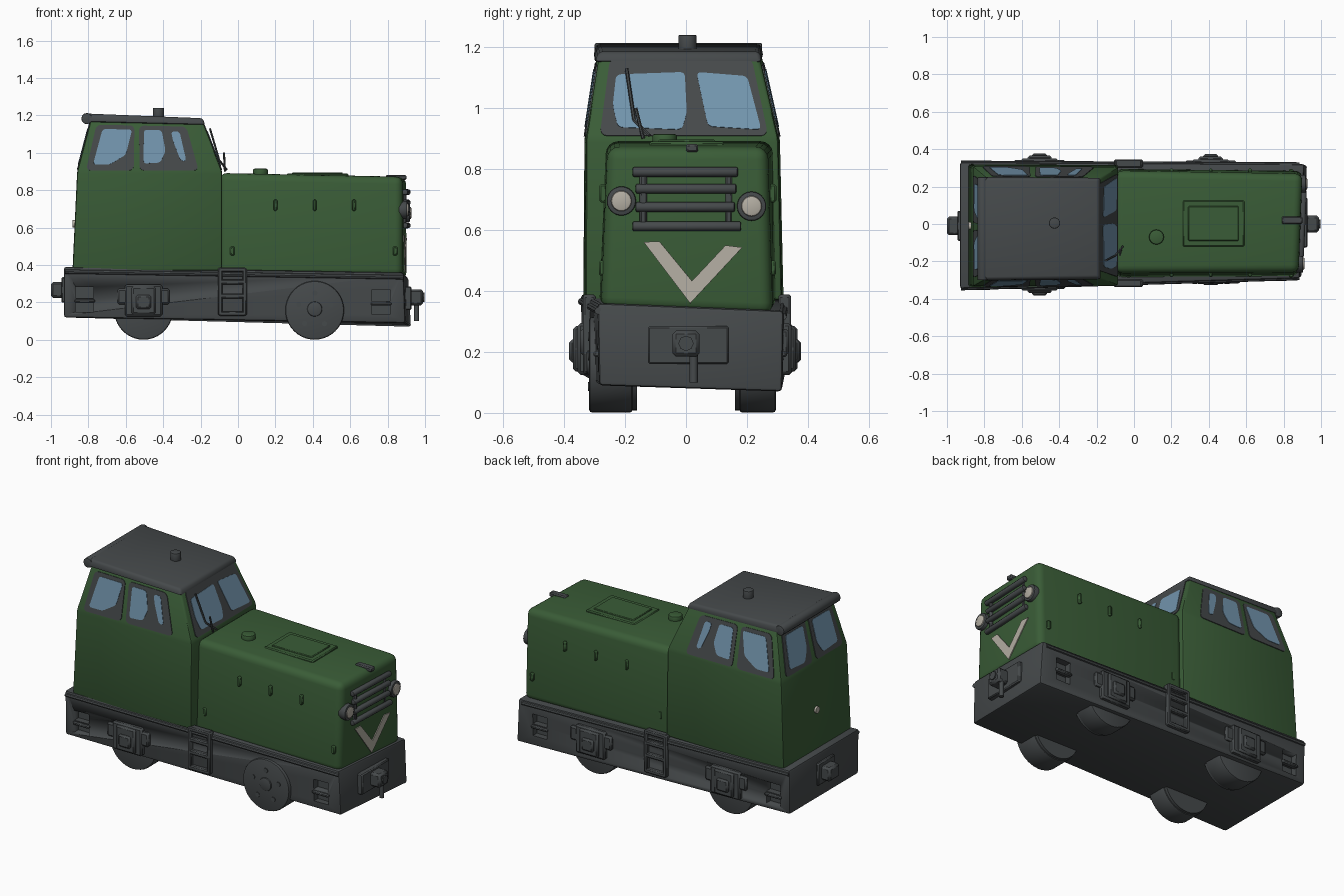
import bpy, bmesh
from math import radians, pi, cos, sin
from mathutils import Vector

cube = bpy.data.objects.get("Cube")
if cube:
    bpy.data.objects.remove(cube, do_unlink=True)


def material(name, rgb):
    m = bpy.data.materials.new(name)
    m.use_nodes = True
    m.diffuse_color = (*rgb, 1)
    bsdf = m.node_tree.nodes["Principled BSDF"]
    bsdf.inputs["Base Color"].default_value = (*rgb, 1)
    bsdf.inputs["Roughness"].default_value = 0.8
    return m


GREEN = material("body green", (0.042, 0.108, 0.038))
GREY = material("dark grey", (0.06, 0.067, 0.07))
BLUE = material("window blue", (0.17, 0.30, 0.42))
CREAM = material("cream", (0.46, 0.43, 0.37))


def finish(name, bm, mat, bevel=0, segments=2):
    bmesh.ops.recalc_face_normals(bm, faces=bm.faces)
    if bevel:
        bmesh.ops.bevel(bm, geom=bm.edges[:], offset=bevel, segments=segments,
                        profile=0.5, affect='EDGES', clamp_overlap=True)
    me = bpy.data.meshes.new(name)
    bm.to_mesh(me)
    bm.free()
    me.materials.append(mat)
    ob = bpy.data.objects.new(name, me)
    bpy.context.collection.objects.link(ob)
    bpy.ops.object.select_all(action='DESELECT')
    ob.select_set(True)
    bpy.context.view_layer.objects.active = ob
    bpy.ops.object.shade_smooth_by_angle(angle=radians(40))
    return ob


def loft(name, rings, mat, bevel=0, segments=2):
    """Solid through a stack of corner rings, each counter-clockwise from above."""
    bm = bmesh.new()
    vs = [[bm.verts.new(p) for p in ring] for ring in rings]
    n = len(rings[0])
    bm.faces.new(vs[0][::-1])
    bm.faces.new(vs[-1])
    for a, b in zip(vs, vs[1:]):
        for i in range(n):
            j = (i + 1) % n
            bm.faces.new((a[i], a[j], b[j], b[i]))
    return finish(name, bm, mat, bevel, segments)


def box(name, x, y, z, mat, bevel=0.006):
    rings = [[(x[0], y[0], h), (x[1], y[0], h), (x[1], y[1], h), (x[0], y[1], h)] for h in z]
    return loft(name, rings, mat, bevel, 1)


def tube(name, a, b, r, mat, sides=16, bevel=0):
    a, b = Vector(a), Vector(b)
    d = b - a
    bm = bmesh.new()
    bmesh.ops.create_cone(bm, cap_ends=True, segments=sides, radius1=r, radius2=r, depth=d.length)
    if bevel:
        rim = [e for e in bm.edges if abs(e.verts[0].co.z - e.verts[1].co.z) < 1e-5]
        bmesh.ops.bevel(bm, geom=rim, offset=bevel, segments=2, profile=0.5, affect='EDGES')
    bm.transform(d.to_track_quat('Z', 'Y').to_matrix().to_4x4())
    bmesh.ops.translate(bm, verts=bm.verts, vec=(a + b) / 2)
    return finish(name, bm, mat)


def face_plate(name, low, high, side, uv, mat, base, top, rounding=0):
    """Thin plate on one side of a loft; uv runs 0..1 along and up that side."""
    a, b, c, d = (Vector(p) for p in (low[side], low[(side + 1) % 4], high[(side + 1) % 4], high[side]))
    n = (b - a).cross(d - a).normalized()
    bm = bmesh.new()
    f = bm.faces.new([bm.verts.new(a.lerp(b, u).lerp(d.lerp(c, u), v) + n * base) for u, v in uv])
    if rounding:
        bmesh.ops.bevel(bm, geom=bm.verts[:], offset=rounding, segments=4, profile=0.5, affect='VERTICES')
    ext = bmesh.ops.extrude_face_region(bm, geom=bm.faces[:])
    bmesh.ops.translate(bm, vec=n * (top - base), verts=[g for g in ext['geom'] if isinstance(g, bmesh.types.BMVert)])
    return finish(name, bm, mat)


def rect(u0, u1, v0, v1):
    return [(u0, v0), (u1, v0), (u1, v1), (u0, v1)]


# Underframe, slightly tapering to the bonnet end
frame_low = [(-.93, -.34, .12), (.895, -.285, .09), (.925, .315, .07), (-.93, .325, .12)]
frame_top = [(-.93, -.345, .39), (.885, -.29, .36), (.91, .32, .335), (-.93, .33, .39)]
frame = loft("underframe", [frame_low, frame_top], GREY, 0.012)


def side_y(x, s):
    t = (x + .93) / 1.83
    return -.343 + .055 * t if s < 0 else .327 - .009 * t


# Recessed corner steps in both sides of the frame
cutters = []
for s in (-1, 1):
    for x, z in ((-.82, .215), (.765, .2)):
        y = side_y(x, s)
        for dz in (-.035, .038):
            cutters.append(box("step_cutter", (x - .048, x + .048), (y - .04, y + .04),
                               (z + dz - .03, z + dz + .03), GREY, 0))
for c in cutters:
    mod = frame.modifiers.new("recess", 'BOOLEAN')
    mod.operation, mod.object, mod.solver = 'DIFFERENCE', c, 'EXACT'
    bpy.context.view_layer.objects.active = frame
    bpy.ops.object.modifier_apply(modifier=mod.name)
    bpy.data.objects.remove(c, do_unlink=True)

for s, label in ((-1, "right"), (1, "left")):
    # Top rail along the frame and corner step treads
    ends = [(x, side_y(x, s), z) for x, z in ((-.925, .365), (.885, .335 if s < 0 else .315))]
    tube(label + "_frame_rail", *ends, 0.012, GREY, 8)
    for x, z in ((-.82, .19), (.765, .175)):
        y = side_y(x, s)
        box(label + "_corner_step", (x - .055, x + .055), sorted((y - s * .02, y + s * .012)),
            (z + .008, z + .028), GREY)
    # Middle ladder
    y = side_y(-.03, s)
    span = sorted((y - s * .02, y + s * .022))
    for x in (-.095, .035):
        box(label + "_ladder_rail", (x - .012, x + .012), span, (.13, .385), GREY)
    for z in (.14, .235, .31, .375):
        box(label + "_ladder_rung", (-.1, .04), span, (z - .013, z + .013), GREY)
    # Wheels and axle boxes
    for x, end in ((-.505, "rear"), (.41, "front")):
        bare = s < 0 and x > 0
        out = .318 if bare else .295
        tube(f"{label}_{end}_wheel", (x, s * .175, .158), (x, s * out, .158), 0.157, GREY, 40, 0.01)
        tube(f"{label}_{end}_flange", (x, s * .16, .158), (x, s * .18, .158), 0.15, GREY, 40)
        if bare:
            tube("bare_wheel_hub", (x, -.3, .165), (x, -.326, .165), 0.04, GREY, 20, 0.006)
            for k in range(5):
                a = 2 * pi * k / 5 + .3
                px, pz = x + .09 * cos(a), .16 + .09 * sin(a)
                tube("wheel_bolt", (px, -.31, pz), (px, -.322, pz), 0.014, GREY, 10)
            continue
        y = side_y(x, s)
        for nm, x0, x1, z0, z1, d in (("spring_housing", -.14, .14, .19, .275, .018),
                                      ("axle_guard", -.1, .1, .125, .295, .025),
                                      ("axle_box", -.065, .065, .135, .285, .04),
                                      ("axle_cap", -.04, .04, .165, .24, .053)):
            box(f"{label}_{end}_{nm}", (x + x0, x + x1), sorted((y - s * .03, y + s * d)), (z0, z1), GREY, 0.01)

# Couplers
box("front_coupler_plate", (.89, .928), (-.125, .14), (.16, .285), GREY)
box("front_coupler", (.91, .99), (-.045, .045), (.185, .27), GREY, 0.012)
tube("front_coupler_hole_ring", (.98, 0, .228), (.997, 0, .228), 0.025, GREY, 8)
tube("front_coupler_pin", (.955, .025, .2), (.955, .025, .1), 0.014, GREY, 10)
box("rear_coupler_plate", (-.945, -.9), (-.09, .07), (.2, .335), GREY)
box("rear_coupler", (-1, -.92), (-.06, .04), (.225, .31), GREY, 0.012)

# Cab with tapering upper half
cab_low = [(-.885, -.337, .37), (-.085, -.33, .37), (-.085, .315, .37), (-.885, .32, .37)]
cab_mid = [(-.86, -.333, .9), (-.085, -.328, .9), (-.085, .303, .9), (-.86, .308, .9)]
cab_top = [(-.785, -.29, 1.185), (-.19, -.285, 1.17), (-.19, .24, 1.17), (-.785, .245, 1.185)]
loft("cab", [cab_low, cab_mid, cab_top], GREEN, 0.012)


def window(name, side, surround, panes):
    face_plate(name + "_surround", cab_mid, cab_top, side, surround, GREY, -.004, .004, 0.025)
    for p in panes:
        face_plate(name + "_glass", cab_mid, cab_top, side, p, BLUE, -.001, .0065, 0.016)


def mirrored(uv):
    return [(1 - u, v) for u, v in reversed(uv)]


rear_pane = [(.1, .13), (.22, .13), (.33, .32), (.37, .8), (.12, .8)]
mid_pane = [(.46, .15), (.58, .17), (.63, .4), (.62, .8), (.47, .8)]
slim_pane = [(.73, .2), (.77, .2), (.77, .78), (.70, .78), (.70, .6)]
for side, flip in ((0, lambda uv: uv), (2, mirrored)):
    window("side_rear_window", side, flip(rect(.06, .39, .02, .88)), [flip(rear_pane)])
    window("side_front_window", side, flip(rect(.43, .84, .02, .88)), [flip(mid_pane), flip(slim_pane)])
window("windscreen", 1, rect(.07, .95, .03, .97),
       [[(.16, .13), (.5, .1), (.53, .3), (.53, .8), (.12, .77), (.12, .4)],
        [(.64, .14), (.92, .1), (.9, .75), (.6, .8)]])
for flip in (lambda uv: uv, mirrored):
    window("rear_window", 3, flip(rect(.07, .47, .04, .9)),
           [flip([(.13, .15), (.36, .12), (.42, .35), (.42, .8), (.12, .8)])])

# Roof
loft("roof", [[(-.8, -.305, 1.165), (-.175, -.3, 1.15), (-.175, .25, 1.15), (-.8, .255, 1.165)],
              [(-.81, -.295, 1.21), (-.19, -.285, 1.185), (-.19, .24, 1.185), (-.81, .245, 1.21)]], GREY, 0.012)
tube("roof_rear_lip", (-.808, -.3, 1.183), (-.808, .25, 1.183), 0.03, GREY, 12, 0.006)
tube("roof_vent", (-.425, .005, 1.18), (-.425, .005, 1.24), 0.03, GREY, 16, 0.005)

# Rear lamp and windscreen wiper
tube("rear_lamp", (-.86, -.01, .62), (-.885, -.01, .62), 0.02, CREAM, 12)
for a, b in (((-.06, -.12, .91), (-.1, -.17, .96)), ((-.1, -.17, .96), (-.15, -.195, 1.13)),
             ((-.07, -.14, .9), (-.075, -.165, 1.0))):
    tube("wiper", a, b, 0.006, GREY, 6)

# Bonnet
hood_low = [(-.1, -.285, .34), (.88, -.28, .34), (.902, .285, .32), (-.1, .295, .34)]
hood_top = [(-.1, -.262, .892), (.88, -.258, .872), (.9, .268, .872), (-.1, .285, .892)]
loft("bonnet", [hood_low, hood_top], GREEN, 0.04, 4)
box("bonnet_hatch", (.26, .59), (-.12, .125), (.86, .89), GREEN)
box("hatch_panel", (.29, .56), (-.09, .095), (.86, .896), GREEN, 0.004)
tube("filler_cap", (.12, -.07, .87), (.12, -.07, .915), 0.04, GREEN, 16, 0.008)
box("bonnet_catch", (.79, .9), (.0, .04), (.855, .882), GREY)
for s in (-1, 1):
    for x in (.2, .41, .62):
        y = -.272 if s < 0 else .284
        box("bonnet_latch", (x - .01, x + .01), (y - .012, y + .012), (.69, .75), GREEN)
    for x in (-.03, .84):
        y = -.274 if s < 0 else .283
        box("bonnet_hinge", (x - .012, x + .012), (y - .012, y + .012), (.45, .5), GREEN)

# Front chevron
face_plate("chevron", hood_low, hood_top, 1,
           [(.24, .42), (.52, .055), (.83, .4), (.73, .41), (.53, .19), (.335, .425)], CREAM, -.004, .005)

# Radiator bars and headlamps
for i, z in enumerate((.79, .735, .675, .612)):
    y0, y1 = ((-.175, .17), (-.165, .165), (-.165, .16), (-.175, .18))[i]
    tube("radiator_bar", (.893, y0, z), (.908, y1, z), 0.016, GREY, 10, 0.005)
for y in (-.14, .14):
    box("radiator_post", (.87, .9), (y - .012, y + .012), (.6, .8), GREY)
for y, z in ((-.212, .695), (.215, .678)):
    x = .892 + .035 * y
    tube("headlamp_rim", (x - .03, y, z), (x + .02, y, z), 0.048, GREY, 24, 0.006)
    tube("headlamp_lens", (x, y, z), (x + .027, y, z), 0.034, CREAM, 24, 0.008)
